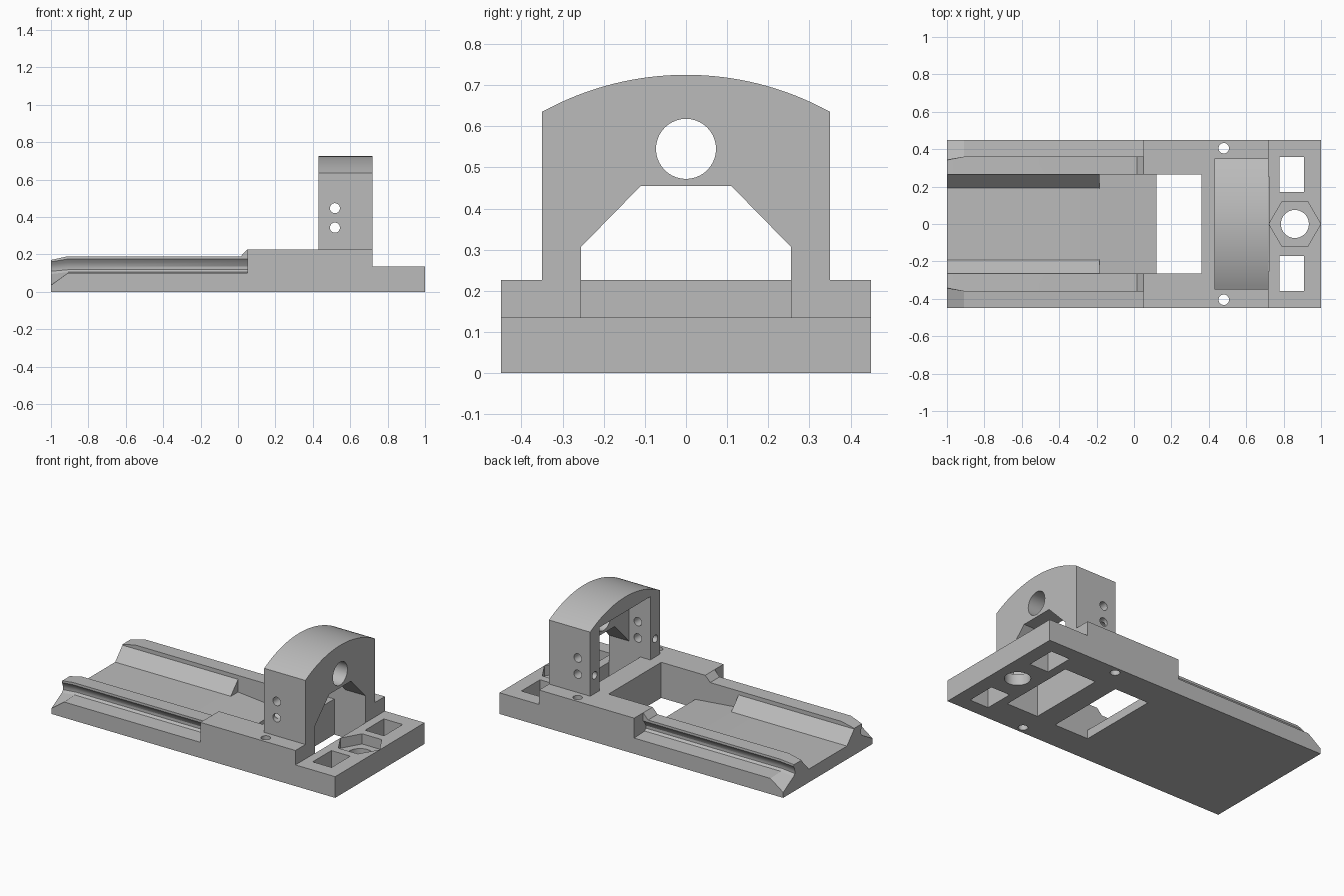
import bpy, bmesh, math
from mathutils import Matrix

if "Cube" in bpy.data.objects:
    bpy.data.objects.remove(bpy.data.objects["Cube"], do_unlink=True)

grey = bpy.data.materials.new("plain grey")
grey.use_nodes = True
grey.diffuse_color = (0.5, 0.5, 0.5, 1)
grey.node_tree.nodes["Principled BSDF"].inputs["Base Color"].default_value = (0.5, 0.5, 0.5, 1)


def finish(name, bm):
    bmesh.ops.recalc_face_normals(bm, faces=bm.faces)
    mesh = bpy.data.meshes.new(name)
    bm.to_mesh(mesh)
    bm.free()
    mesh.materials.append(grey)
    ob = bpy.data.objects.new(name, mesh)
    bpy.context.collection.objects.link(ob)
    return ob


def loft(name, rings):
    """Closed solid through matching rings of points."""
    bm = bmesh.new()
    loops = [[bm.verts.new(p) for p in ring] for ring in rings]
    n = len(loops[0])
    for a, b in zip(loops, loops[1:]):
        for i in range(n):
            j = (i + 1) % n
            bm.faces.new((a[i], a[j], b[j], b[i]))
    bm.faces.new(loops[0])
    bm.faces.new(loops[-1])
    return finish(name, bm)


def along_x(name, yz, x0, x1, side=1):
    return loft(name, [[(x, side * y, z) for y, z in yz] for x in (x0, x1)])


def along_y(name, xz, y0, y1):
    return loft(name, [[(x, y, z) for x, z in xz] for y in (y0, y1)])


def box(name, x0, x1, y0, y1, z0, z1):
    return along_y(name, [(x0, z0), (x1, z0), (x1, z1), (x0, z1)], y0, y1)


def rod(name, centre, radius, length, axis="Z", sides=40):
    turn = {"X": Matrix.Rotation(math.pi / 2, 4, "Y"),
            "Y": Matrix.Rotation(math.pi / 2, 4, "X"),
            "Z": Matrix.Rotation(math.pi / 6 if sides == 6 else 0, 4, "Z")}[axis]
    bm = bmesh.new()
    bmesh.ops.create_cone(bm, cap_ends=True, segments=sides, radius1=radius,
                          radius2=radius, depth=length,
                          matrix=Matrix.Translation(centre) @ turn)
    return finish(name, bm)


def combine(target, other, operation):
    mod = target.modifiers.new("combine", "BOOLEAN")
    mod.operation, mod.solver, mod.object = operation, "EXACT", other
    bpy.context.view_layer.objects.active = target
    bpy.ops.object.modifier_apply(modifier=mod.name)
    bpy.data.objects.remove(other, do_unlink=True)


def cut(target, other):
    combine(target, other, "DIFFERENCE")


def add(target, other):
    combine(target, other, "UNION")


# Stepped block at the clamp end, with the open channel
body = along_y("slide_base", [(0.05, 0), (1, 0), (1, 0.135), (0.72, 0.135),
                              (0.72, 0.227), (0.05, 0.227)], -0.45, 0.45)
cut(body, box("channel", -0.1, 0.36, -0.265, 0.265, -0.1, 0.4))

# Tray floor with a shallow ramp down to the window
add(body, along_y("floor", [(-1, 0), (0.12, 0), (0.12, 0.055), (-0.19, 0.085),
                            (-1, 0.085)], -0.3, 0.3))

# Grooved rails, tapered at the tip, with inner wedges
rail = [(0.265, 0), (0.45, 0), (0.45, 0.1), (0.345, 0.105), (0.332, 0.118),
        (0.332, 0.135), (0.345, 0.158), (0.36, 0.175), (0.36, 0.19), (0.265, 0.19)]
tip = [(0.265, 0), (0.45, 0), (0.45, 0.035), (0.345, 0.095), (0.332, 0.11),
       (0.332, 0.125), (0.338, 0.145), (0.345, 0.16), (0.342, 0.17), (0.265, 0.17)]
for s in (1, -1):
    sections = [(-1, tip), (-0.91, rail), (0.06, rail)]
    add(body, loft("rail", [[(x, s * y, z) for y, z in yz] for x, yz in sections]))
    add(body, along_y("rail_ramp", [(0.015, 0.18), (0.06, 0.18), (0.06, 0.227),
                                    (0.05, 0.227), (0.015, 0.19)], s * 0.265, s * 0.36))
    add(body, along_x("wedge", [(0.29, 0.07), (0.185, 0.078), (0.265, 0.165),
                                (0.29, 0.165)], -1, -0.185, s))

# Arched bracket with a rounded top and a rectangular slot behind its plate
half = math.asin(0.35 / 0.725)
outline = [(-0.35, 0.2), (0.35, 0.2)]
for i in range(33):
    a = half * (1 - i / 16)
    outline.append((0.725 * math.sin(a), 0.725 * math.cos(a)))
arch = along_x("arch", outline, 0.43, 0.72)
cut(arch, box("slot", 0.4, 0.58, -0.255, 0.255, 0.1, 0.63))
cut(arch, rod("shaft_hole", (0.68, 0, 0.545), 0.073, 0.3, "X"))
for z in (0.343, 0.447):
    cut(arch, rod("side_hole", (0.518, 0, z), 0.027, 1, "Y", 24))
for s in (1, -1):
    cut(arch, rod("rear_hole", (0.46, s * 0.305, 0.343), 0.024, 0.12, "X", 24))
add(body, arch)

# Opening through the plate and down through the base
opening = [(-0.255, -0.1), (0.255, -0.1), (0.255, 0.307), (0.11, 0.455),
           (-0.11, 0.455), (-0.255, 0.307)]
cut(body, along_x("opening", opening, 0.5, 0.721))

# Screw holes, square slots and the nut pocket
for s in (1, -1):
    cut(body, rod("screw_hole", (0.48, s * 0.405, 0.1), 0.028, 0.6, "Z", 24))
    cut(body, box("square_slot", 0.777, 0.91, s * 0.17, s * 0.358, -0.1, 0.3))
cut(body, rod("bolt_hole", (0.86, 0, 0.1), 0.075, 0.6))
cut(body, rod("nut_pocket", (0.86, 0, 0.17), 0.138, 0.2, "Z", 6))

# Smooth curved faces, keep edges crisp
bpy.ops.object.select_all(action="DESELECT")
body.select_set(True)
bpy.context.view_layer.objects.active = body
bpy.ops.object.shade_smooth_by_angle(angle=math.radians(25))
